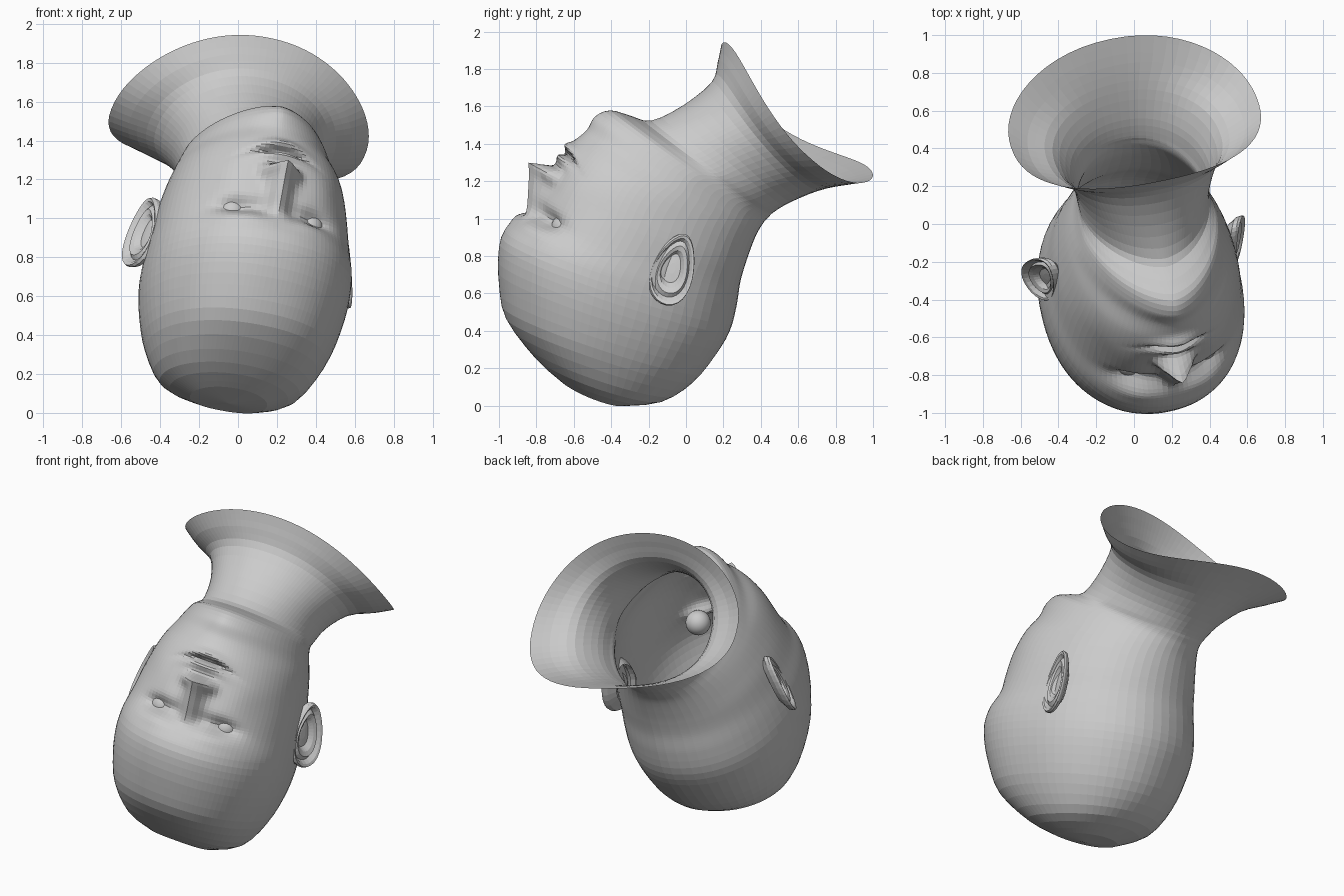
import bpy, bmesh
from math import sin, cos, pi, exp
from mathutils import Vector, Matrix

if "Cube" in bpy.data.objects:
    bpy.data.objects.remove(bpy.data.objects["Cube"])

# Head frame: local x = sideways, y = face direction, z = crown direction (tipped upside down)
L = Vector((0.963, 0.2, -0.185)).normalized()
U = Vector((-0.07, -0.45, -0.89))
U = (U - L * U.dot(L)).normalized()
F = U.cross(L)
POSE = Matrix((L, F, U)).transposed().to_4x4()
POSE.translation = (0.03, -0.175, 0.83)


def make_object(name, bm):
    bmesh.ops.recalc_face_normals(bm, faces=bm.faces)
    mesh = bpy.data.meshes.new(name)
    bm.to_mesh(mesh)
    bm.free()
    ob = bpy.data.objects.new(name, mesh)
    bpy.context.collection.objects.link(ob)
    ob.matrix_world = POSE
    return ob


def loft(bm, rings, pole=None):
    rows = [[bm.verts.new(p) for p in r] for r in rings]
    n = len(rows[0])
    for a, b in zip(rows, rows[1:]):
        for i in range(n):
            j = (i + 1) % n
            bm.faces.new((a[i], a[j], b[j], b[i]))
    if pole:
        c = bm.verts.new(pole)
        for i in range(n):
            bm.faces.new((c, rows[0][(i + 1) % n], rows[0][i]))


def spline(p, q, r, s, t):
    return [0.5 * (2 * b + (c - a) * t + (2 * a - 5 * b + 4 * c - d) * t * t
                   + (3 * b - a - 3 * c + d) * t ** 3) for a, b, c, d in zip(p, q, r, s)]


def bump(l, u, cl, cu, sl, su):
    return exp(-((abs(l) - cl) / sl) ** 2 - ((u - cu) / su) ** 2)


def face_relief(l, u):
    # nose wedge with a sharp underside and nostril wings
    t = (0.13 - u) / 0.265
    h = 0.0
    if 0 < t:
        drop = 1 if t < 1 else max(0, 1 - (t - 1) / 0.17)
        h += 0.155 * min(t, 1) * drop * exp(-(l / (0.045 + 0.015 * min(t, 1))) ** 2)
    h += 0.04 * bump(l, u, 0.075, -0.125, 0.035, 0.035)
    # eye sockets and brows
    h -= 0.065 * bump(l, u, 0.2, 0.08, 0.1, 0.045)
    h -= 0.025 * bump(l, u, 0.08, 0.08, 0.05, 0.06)
    h += 0.012 * bump(l, u, 0.2, 0.17, 0.14, 0.04)
    # curved lips, mouth slit, cheeks
    m = u - 0.9 * l * l
    h += 0.03 * bump(l, m, 0, -0.232, 0.11, 0.026)
    h += 0.035 * bump(l, m, 0, -0.305, 0.11, 0.028)
    h -= 0.05 * bump(l, m, 0, -0.266, 0.13, 0.014)
    h += 0.015 * bump(l, u, 0.25, -0.1, 0.1, 0.1)
    return h


# Rings: front y, front z, back y, back z, half width, side lift
RINGS = [
    (0.12, 0.85, -0.23, 0.81, 0.20, 0.01),
    (0.30, 0.80, -0.41, 0.69, 0.36, 0.015),
    (0.54, 0.68, -0.51, 0.53, 0.46, 0),
    (0.66, 0.53, -0.55, 0.35, 0.51, 0),
    (0.74, 0.38, -0.56, 0.20, 0.53, 0),
    (0.765, 0.26, -0.53, 0.06, 0.525, 0),
    (0.715, 0.11, -0.49, -0.06, 0.505, 0),
    (0.685, -0.06, -0.47, -0.16, 0.485, 0),
    (0.68, -0.20, -0.46, -0.24, 0.46, 0),
    (0.66, -0.32, -0.455, -0.30, 0.435, 0),
    (0.625, -0.42, -0.455, -0.34, 0.41, 0),
    (0.62, -0.51, -0.46, -0.38, 0.385, 0),
    (0.56, -0.575, -0.465, -0.41, 0.365, 0),
    (0.45, -0.595, -0.475, -0.44, 0.35, 0),
    (0.33, -0.62, -0.485, -0.47, 0.35, 0),
    (0.20, -0.77, -0.54, -0.56, 0.37, 0.02),
    (0.11, -0.95, -0.645, -0.69, 0.45, 0.06),
    (0.12, -1.07, -0.75, -0.80, 0.58, 0.12),
    (0.14, -1.17, -0.86, -0.90, 0.675, 0.17),
]


def spow(v, e):
    return abs(v) ** e * (1 if v >= 0 else -1)


def head_ring(r, n=80):
    ff, fu, bf, bu, w, lift = r
    taper = 0.93 + 0.3 * exp(-((fu + 0.53) / 0.17) ** 2)    # narrower jaw and chin
    pts = []
    for i in range(n):
        t = 2 * pi * i / n
        a = t - 0.4 * sin(t)          # denser at the face
        e = taper if cos(a) > 0 else 0.93
        c, s = spow(cos(a), e), spow(sin(a), e)
        k = (1 + c) / 2
        l, f = w * s, bf + (ff - bf) * k
        u = bu + (fu - bu) * k + lift * s * s
        if c > 0.2 and -0.5 < u < 0.4:
            f += face_relief(l, u)
        pts.append((l, f, u))
    return pts


# Head, neck and flared open collar
sections = []
last = len(RINGS) - 1
for i in range(last):
    steps = 10 if 5 <= i <= 10 else 3
    for k in range(steps):
        sections.append(spline(RINGS[max(i - 1, 0)], RINGS[i], RINGS[i + 1],
                               RINGS[min(i + 2, last)], k / steps))
sections.append(RINGS[last])
bm = bmesh.new()
loft(bm, [head_ring(s) for s in sections], pole=(0, -0.05, 0.855))
make_object("head_and_neck", bm)

# Ear section from bowl to rim to back: radius factor, sideways offset
EAR = [(0.15, -0.012), (0.4, -0.015), (0.52, 0.01), (0.66, 0.02), (0.78, 0.002),
       (0.88, 0.025), (0.96, 0.03), (1.0, 0.015), (0.97, -0.01), (0.85, -0.025), (0.7, -0.045)]


def ear_ring(scale, off, side, n=28):
    pts = []
    for i in range(n):
        a = 2 * pi * i / n
        u = 0.195 * scale * sin(a)
        f = 0.105 * scale * cos(a) * (1 + 0.25 * sin(a)) - 0.08 * u
        pts.append((side * (0.525 - 0.5 * f + 0.08 * u + off), f, u))
    return pts


for side, label in ((1, "a"), (-1, "b")):
    bm = bmesh.new()
    loft(bm, [ear_ring(s, o, side) for s, o in EAR], pole=(side * 0.513, 0, 0))
    make_object("ear_" + label, bm)

    # Eyeball
    bm = bmesh.new()
    bmesh.ops.create_uvsphere(bm, u_segments=24, v_segments=16, radius=0.075,
                              matrix=Matrix.Translation((side * 0.205, 0.547, 0.08)))
    eye = make_object("eyeball_" + label, bm)
    for p in eye.data.polygons:
        p.use_smooth = True
